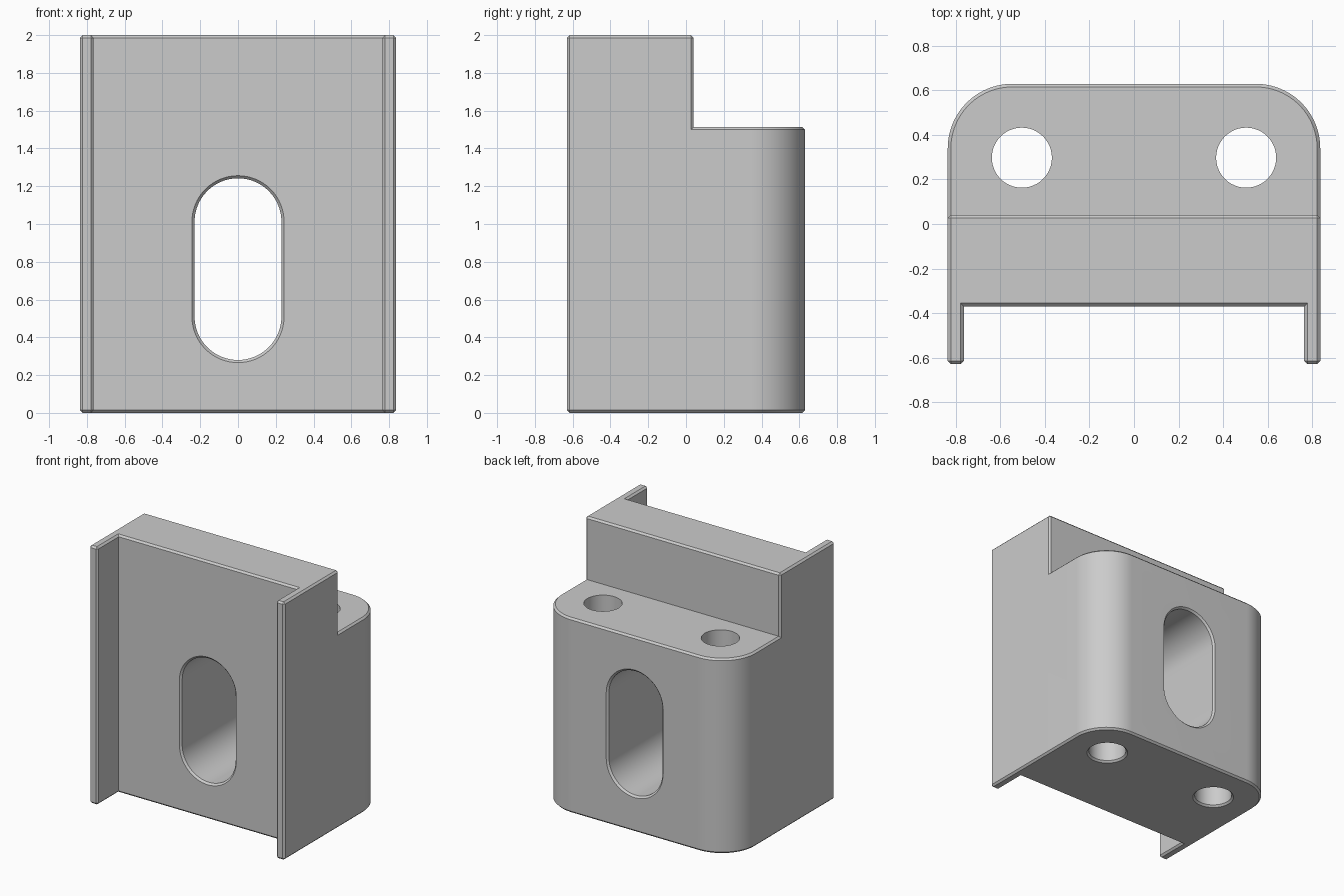
import bpy, bmesh
from math import sin, cos, pi, radians

old = bpy.data.objects.get("Cube")
if old:
    bpy.data.objects.remove(old, do_unlink=True)

W, D, H = 0.837, 0.63, 2.0        # half width, half depth, height
STEP_Y, STEP_Z = 0.04, 1.513      # rear ledge
WALL_Y, ARM_X = -0.37, 0.765      # recessed front wall, inner side of flanges
C = 0.014                         # chamfer size

grey = bpy.data.materials.new("grey")
grey.use_nodes = True
grey.diffuse_color = (0.6, 0.6, 0.6, 1)
grey.node_tree.nodes["Principled BSDF"].inputs["Base Color"].default_value = (0.6, 0.6, 0.6, 1)


def arc(cx, cy, r, start, end, n):
    """Points along a circular arc, angles in degrees."""
    angles = [radians(start + (end - start) * i / n) for i in range(n + 1)]
    return [(cx + r * cos(a), cy + r * sin(a)) for a in angles]


def loft(name, rings):
    """Solid skinned through matching rings of 3D points."""
    bm = bmesh.new()
    loops = [[bm.verts.new(p) for p in ring] for ring in rings]
    n = len(loops[0])
    bm.faces.new(loops[0])
    bm.faces.new(loops[-1])
    for a, b in zip(loops, loops[1:]):
        for i in range(n):
            j = (i + 1) % n
            bm.faces.new((a[i], a[j], b[j], b[i]))
    bmesh.ops.recalc_face_normals(bm, faces=bm.faces)
    mesh = bpy.data.meshes.new(name)
    bm.to_mesh(mesh)
    bm.free()
    mesh.materials.append(grey)
    obj = bpy.data.objects.new(name, mesh)
    bpy.context.collection.objects.link(obj)
    return obj


def cut(target, cutter):
    """Subtract the cutter, then discard it."""
    cutter.hide_render = True
    mod = target.modifiers.new("cut", 'BOOLEAN')
    mod.operation, mod.solver, mod.object = 'DIFFERENCE', 'EXACT', cutter
    bpy.context.view_layer.objects.active = target
    bpy.ops.object.modifier_apply(modifier=mod.name)
    bpy.data.objects.remove(cutter, do_unlink=True)


# Body: channel-shaped footprint with rounded rear corners
R = 0.29
outline = [(-W, -D), (-ARM_X, -D), (-ARM_X, WALL_Y), (ARM_X, WALL_Y), (ARM_X, -D), (W, -D)]
outline += arc(W - R, D - R, R, 0, 90, 24) + arc(R - W, D - R, R, 90, 180, 24)
body = loft("bracket_body", [[(x, y, z) for x, y in outline] for z in (0, H)])

# Rear ledge
ledge = [(-1, STEP_Y), (1, STEP_Y), (1, 1), (-1, 1)]
cut(body, loft("ledge_cutter", [[(x, y, z) for x, y in ledge] for z in (STEP_Z, H + 0.5)]))

# Chamfer every sharp outward edge
bm = bmesh.new()
bm.from_mesh(body.data)
bmesh.ops.dissolve_limit(bm, angle_limit=0.01, verts=bm.verts, edges=bm.edges)
bmesh.ops.recalc_face_normals(bm, faces=bm.faces)
sharp = [e for e in bm.edges if e.is_manifold and e.calc_face_angle_signed() > 0.5]
bmesh.ops.bevel(bm, geom=sharp, offset=C, segments=1, affect='EDGES', clamp_overlap=True)
bm.to_mesh(body.data)
bm.free()

# Slot through front and back, chamfered at both mouths
SLOT_R, LOW, HIGH = 0.23, 0.51, 1.012


def slot_ring(y, r):
    pts = arc(0, HIGH, r, 0, 180, 32) + arc(0, LOW, r, 180, 360, 32)
    return [(x, y, z) for x, z in pts]


cut(body, loft("slot_cutter", [
    slot_ring(WALL_Y - C, SLOT_R + 2 * C), slot_ring(WALL_Y + C, SLOT_R),
    slot_ring(D - C, SLOT_R), slot_ring(D + C, SLOT_R + 2 * C)]))

# Two vertical bolt holes, chamfered underneath
HOLE_R = 0.135
for side in (-1, 1):
    levels = [(-C, HOLE_R + 2 * C), (C, HOLE_R), (STEP_Z + 0.1, HOLE_R)]
    cut(body, loft("hole_cutter", [
        [(x, y, z) for x, y in arc(side * 0.504, 0.298, r, 0, 360, 48)[:-1]]
        for z, r in levels]))

bpy.ops.object.select_all(action='DESELECT')
body.select_set(True)
bpy.context.view_layer.objects.active = body
bpy.ops.object.shade_smooth_by_angle(angle=radians(30))
